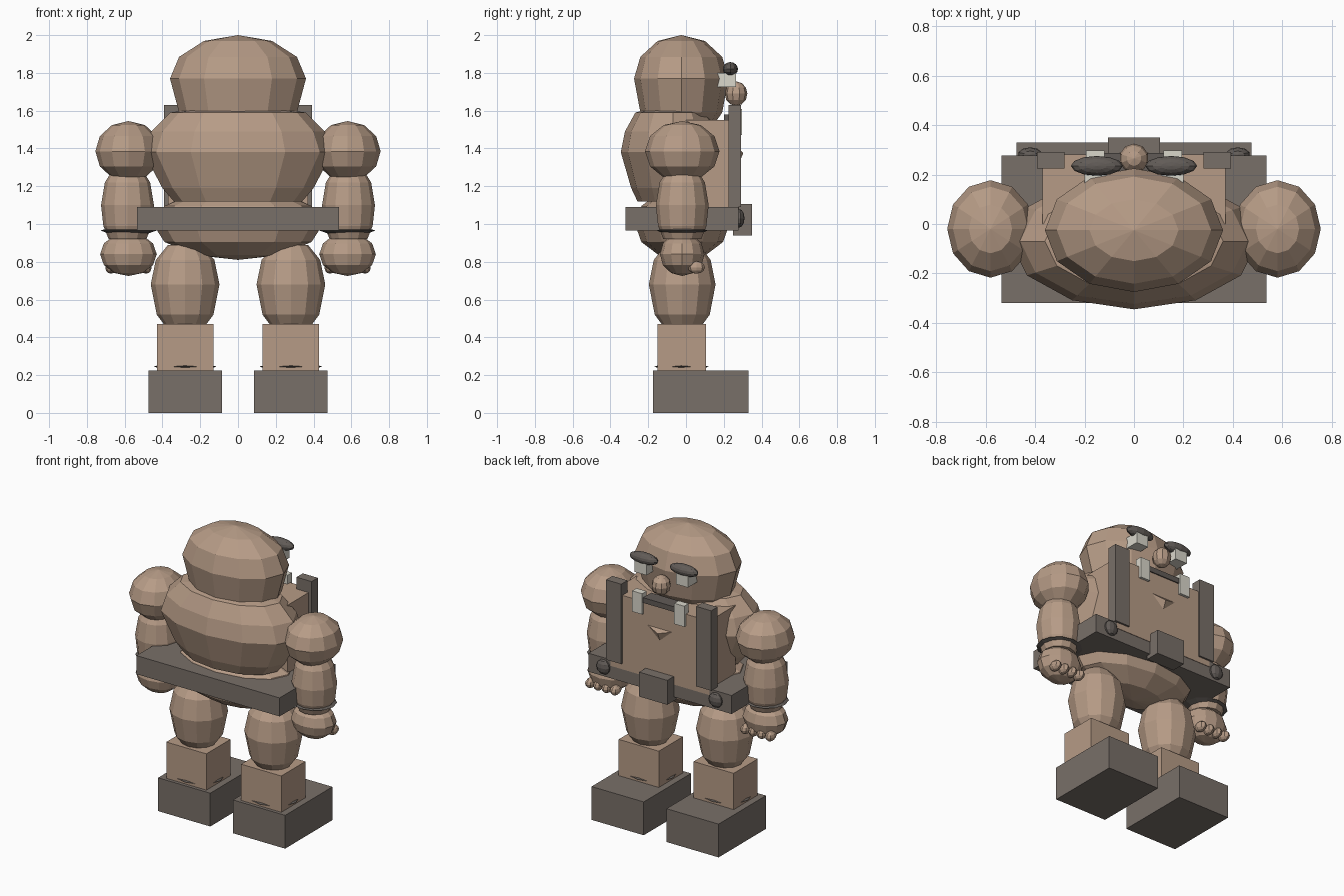
import bpy, bmesh, math
from mathutils import Vector

cube = bpy.data.objects.get("Cube")
if cube:
    bpy.data.objects.remove(cube, do_unlink=True)


def material(name, rgb):
    m = bpy.data.materials.new(name)
    m.use_nodes = True
    m.diffuse_color = (*rgb, 1)
    m.node_tree.nodes["Principled BSDF"].inputs["Base Color"].default_value = (*rgb, 1)
    return m


TAN = material("tan", (0.47, 0.33, 0.24))
GREY = material("warm_grey", (0.19, 0.16, 0.14))
DARK = material("dark_grey", (0.12, 0.105, 0.095))
IVORY = material("ivory", (0.70, 0.68, 0.60))


def finish(name, bm, mat):
    bmesh.ops.recalc_face_normals(bm, faces=bm.faces)
    me = bpy.data.meshes.new(name)
    bm.to_mesh(me)
    bm.free()
    me.materials.append(mat)
    ob = bpy.data.objects.new(name, me)
    bpy.context.collection.objects.link(ob)
    return ob


def box(name, mat, x, y, z):
    """Box from (min, max) ranges."""
    bm = bmesh.new()
    bmesh.ops.create_cube(bm, size=1)
    for v in bm.verts:
        v.co = Vector([(lo + hi) / 2 + c * (hi - lo) for c, (lo, hi) in zip(v.co, (x, y, z))])
    return finish(name, bm, mat)


def ball(name, mat, centre, radii, segs=12, rings=6, low=None):
    """Faceted ellipsoid; low gives the lower half its own height."""
    bm = bmesh.new()
    bmesh.ops.create_uvsphere(bm, u_segments=segs, v_segments=rings, radius=1)
    for v in bm.verts:
        rz = low if low and v.co.z < 0 else radii[2]
        v.co = Vector((v.co.x * radii[0], v.co.y * radii[1], v.co.z * rz)) + Vector(centre)
    return finish(name, bm, mat)


def barrel(name, mat, centre, sy, profile, segs=12):
    """Lathe (radius, z) points around a vertical axis, squashed by sy."""
    bm = bmesh.new()
    rows = []
    for r, z in profile:
        angles = [math.tau * i / segs for i in range(segs)]
        rows.append([bm.verts.new((centre[0] + r * math.cos(a),
                                   centre[1] + r * sy * math.sin(a), z)) for a in angles])
    for a, b in zip(rows, rows[1:]):
        for i in range(segs):
            j = (i + 1) % segs
            bm.faces.new((a[i], a[j], b[j], b[i]))
    bm.faces.new(rows[0])
    bm.faces.new(rows[-1])
    return finish(name, bm, mat)


# Head and trunk
ball("head", TAN, (0, -0.025, 1.77), (0.36, 0.25, 0.23), low=0.36)
barrel("torso", TAN, (0, -0.07), 0.55,
       [(0.34, 1.12), (0.40, 1.19), (0.50, 1.38), (0.46, 1.49), (0.36, 1.59), (0.15, 1.62)])
ball("pelvis", TAN, (0, -0.02, 1.0), (0.45, 0.25, 0.19))

# Chest plate, belt and buckle
box("chest_plate", TAN, (-0.37, 0.37), (0.0, 0.28), (1.05, 1.55))
box("belt", GREY, (-0.535, 0.535), (-0.32, 0.277), (0.965, 1.09))
box("buckle", GREY, (-0.105, 0.105), (0.25, 0.35), (0.94, 1.105))

# Triangular boss on the chest
bm = bmesh.new()
corners = [bm.verts.new(c) for c in ((-0.09, 0.28, 1.40), (0.09, 0.28, 1.40), (0, 0.28, 1.32))]
tip = bm.verts.new((0, 0.303, 1.375))
bm.faces.new(corners)
for i in range(3):
    bm.faces.new((corners[i], corners[(i + 1) % 3], tip))
finish("chest_boss", bm, TAN)

# Face
ball("nose", TAN, (0, 0.265, 1.69), (0.06, 0.06, 0.065), 10, 6)
box("mouth", DARK, (-0.12, 0.12), (0.2, 0.287), (1.545, 1.58))

# Paired parts
for side, s in (("left", 1), ("right", -1)):
    def span(a, b):
        return tuple(sorted((a * s, b * s)))

    box(side + "_eye", IVORY, span(0.11, 0.20), (0.15, 0.265), (1.725, 1.80))
    ball(side + "_brow", DARK, (0.15 * s, 0.235, 1.82), (0.105, 0.04, 0.037), 12, 8)
    box(side + "_tooth", IVORY, span(0.12, 0.195), (0.25, 0.297), (1.47, 1.61))
    box(side + "_strap", GREY, span(0.28, 0.393), (0.225, 0.292), (1.09, 1.63))
    ball(side + "_belt_stud", DARK, (0.42 * s, 0.28, 1.03), (0.05, 0.03, 0.05), 10, 6)

    # Arm
    ax = 0.58 * s
    ball(side + "_shoulder", TAN, (ax, -0.02, 1.385), (0.175, 0.197, 0.16))
    barrel(side + "_forearm", TAN, (ax + 0.005 * s, -0.02), 1,
           [(0.10, 0.92), (0.128, 0.99), (0.14, 1.10), (0.12, 1.22), (0.07, 1.30)])
    ball(side + "_cuff", DARK, (ax, -0.02, 0.965), (0.147, 0.135, 0.022), 12, 4)
    ball(side + "_hand", TAN, (ax, -0.02, 0.84), (0.15, 0.118, 0.115))
    for k in range(4):
        fx = ax + (k - 1.5) * 0.062
        ball(f"{side}_finger_{k + 1}", TAN, (fx, 0.055, 0.77), (0.03, 0.045, 0.033), 8, 6)

    # Leg
    lx = 0.28 * s
    barrel(side + "_thigh", TAN, (lx, -0.02), 0.97,
           [(0.09, 0.44), (0.15, 0.52), (0.182, 0.68), (0.155, 0.81), (0.09, 0.89)])
    box(side + "_shin", TAN, (lx - 0.15, lx + 0.15), (-0.152, 0.105), (0.2, 0.47))
    ball(side + "_ankle_ring", DARK, (lx, -0.024, 0.245), (0.167, 0.144, 0.02), 12, 4)
    box(side + "_foot", GREY, (lx - 0.195, lx + 0.195), (-0.175, 0.33), (0, 0.225))
